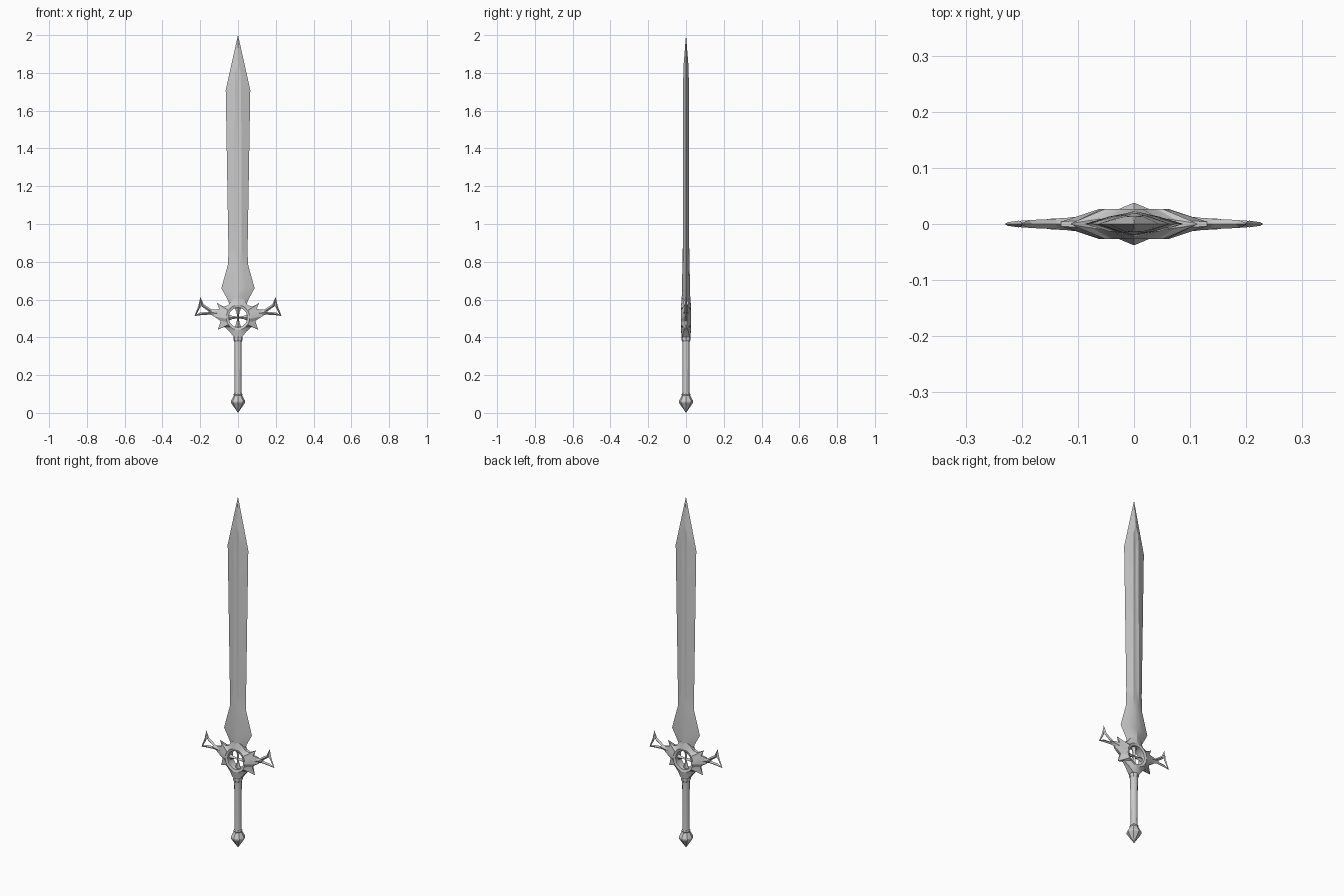
import bpy, bmesh, math
from mathutils import Vector

if "Cube" in bpy.data.objects:
    bpy.data.objects.remove(bpy.data.objects["Cube"])


def loft(name, loops, closed=False, mirror=False):
    """Skin equal-length vertex loops; cap the ends unless closed."""
    bm = bmesh.new()
    rings = [[bm.verts.new(p) for p in loop] for loop in loops]
    n = len(rings[0])
    pairs = list(zip(rings, rings[1:])) + ([(rings[-1], rings[0])] if closed else [])
    for a, b in pairs:
        for i in range(n):
            j = (i + 1) % n
            bm.faces.new((a[i], a[j], b[j], b[i]))
    if not closed:
        bm.faces.new(rings[0])
        bm.faces.new(rings[-1])
    bmesh.ops.remove_doubles(bm, verts=bm.verts, dist=1e-5)
    bmesh.ops.recalc_face_normals(bm, faces=bm.faces)
    me = bpy.data.meshes.new(name)
    bm.to_mesh(me)
    bm.free()
    ob = bpy.data.objects.new(name, me)
    bpy.context.collection.objects.link(ob)
    if mirror:
        ob.modifiers.new("Mirror", 'MIRROR').use_axis[0] = True
    bpy.ops.object.select_all(action='DESELECT')
    ob.select_set(True)
    bpy.context.view_layer.objects.active = ob
    bpy.ops.object.shade_smooth_by_angle(angle=math.radians(20))
    return ob


def lathe(name, profile, sides=8):
    return loft(name, [[(r * math.cos(2 * math.pi * k / sides),
                         r * math.sin(2 * math.pi * k / sides), z)
                        for k in range(sides)] for r, z in profile])


def bar(name, pts, mirror=True):
    """Diamond-section bar along (x, z, half width, half depth) points."""
    loops = []
    for i, (x, z, w, d) in enumerate(pts):
        a, b = pts[max(i - 1, 0)], pts[min(i + 1, len(pts) - 1)]
        t = Vector((b[0] - a[0], b[1] - a[1])).normalized()
        nx, nz = -t.y * w, t.x * w
        loops.append([(x + nx, 0, z + nz), (x, -d, z), (x - nx, 0, z - nz), (x, d, z)])
    return loft(name, loops, mirror=mirror)


# Blade: z, half width, fuller half width, fuller edge depth, centre depth
stations = [(0.56, .040, .005, .021, .022), (0.60, .055, .010, .020, .023),
            (0.66, .088, .045, .013, .021), (0.79, .052, .020, .016, .019),
            (0.88, .051, .018, .017, .013), (1.71, .065, .017, .016, .012),
            (1.80, .045, .015, .014, .011), (1.84, .036, .003, .013, .013),
            (2.00, .0002, .0001, .0002, .0002)]
loft("blade", [[(w, 0, z), (f, -t, z), (0, -c, z), (-f, -t, z),
                (-w, 0, z), (-f, t, z), (0, c, z), (f, t, z)]
               for z, w, f, t, c in stations])

# Guard body: spiked outline (x, z, half depth) around a round window
half = [(0, .615, .02), (.035, .595, .015), (.052, .57, .010), (.075, .562, .007),
        (.112, .582, .001), (.098, .55, .006), (.13, .546, .004), (.13, .512, .004),
        (.092, .487, .006), (.106, .441, .001), (.072, .455, .007),
        (.046, .432, .012), (.022, .402, .018), (0, .395, .022)]
outline = half + [(-x, z, d) for x, z, d in half[-2:0:-1]]
N, CZ = len(outline), 0.505


def window(r, y):
    return [(r * math.sin(2 * math.pi * i / N), y,
             CZ + 1.06 * r * math.cos(2 * math.pi * i / N)) for i in range(N)]


loft("guard_body", [[(x, -d, z) for x, z, d in outline],
                    window(.062, -.027), window(.049, -.023),
                    window(.049, .023), window(.062, .027),
                    [(x, d, z) for x, z, d in outline]], closed=True)

# Forked guard wings
bar("wing_arm", [(.085, .523, .026, .015), (.12, .529, .017, .011), (.155, .535, .012, .009)])
bar("wing_upper_prong", [(.14, .537, .008, .009), (.188, .570, .008, .007), (.2, .612, .001, .001)])
bar("wing_lower_prong", [(.14, .529, .008, .009), (.2, .524, .007, .006), (.23, .514, .001, .001)])
bar("wing_end_bar", [(.199, .606, .002, .003), (.205, .562, .006, .006), (.226, .517, .003, .003)])

# Flared cross in the window
for k in range(4):
    dx, dz = math.sin(k * math.pi / 2), math.cos(k * math.pi / 2)
    bar("window_cross_arm", [(dx * r, CZ + dz * r, w, .011)
                             for r, w in ((-.004, .005), (.025, .007), (.055, .019))], mirror=False)

# Grip, collar and pommel
lathe("grip", [(.020, .09), (.0175, .12), (.020, .39)], 12)
lathe("collar", [(.019, .375), (.025, .387), (.025, .398), (.021, .405), (.024, .43), (.015, .445)])
lathe("pommel", [(.0003, 0), (.038, .055), (.038, .063), (.022, .092), (.024, .098), (.018, .106)])
